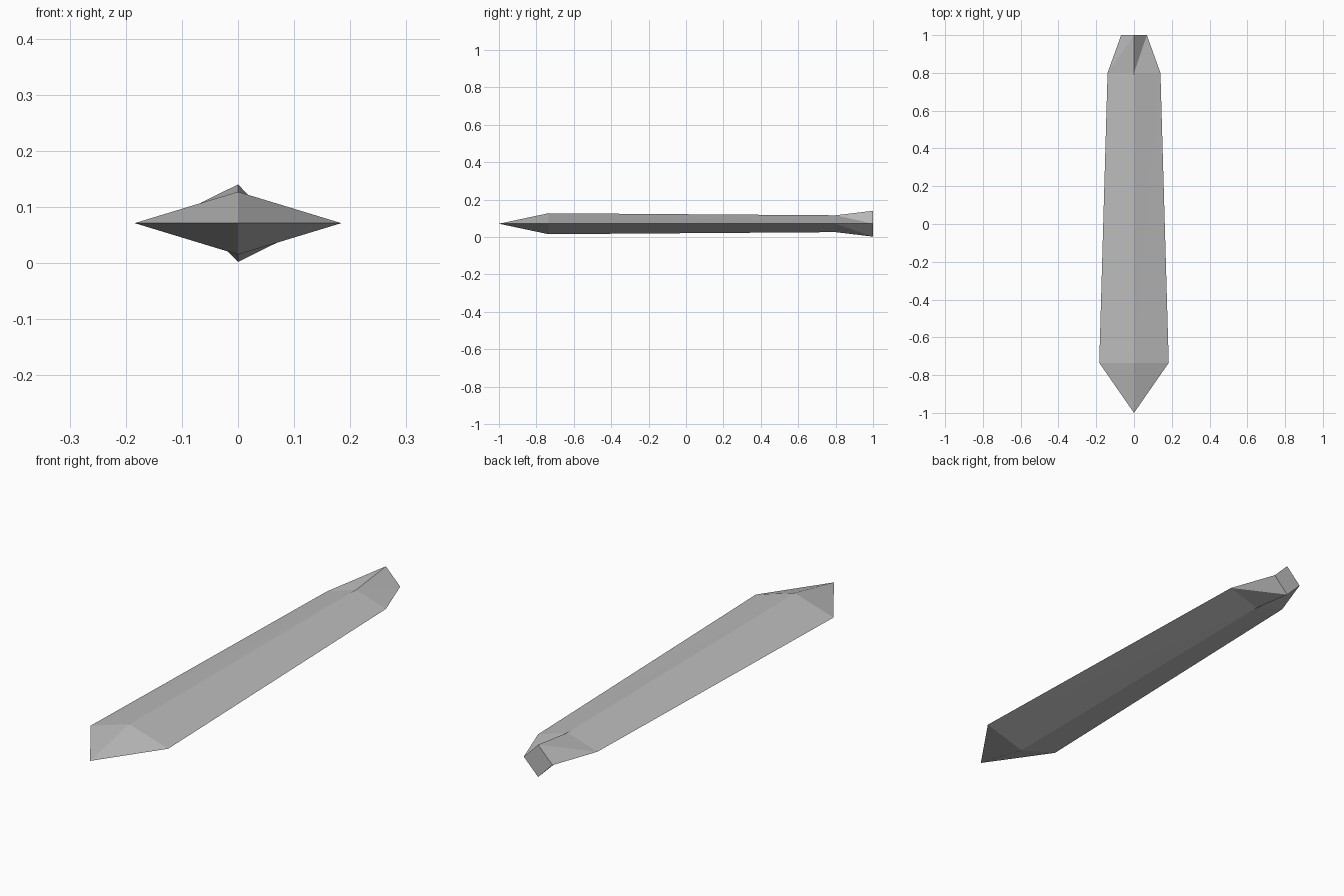
import bpy
import bmesh

cube = bpy.data.objects.get("Cube")
if cube:
    bpy.data.objects.remove(cube, do_unlink=True)

MID = 0.071  # height of the side edges

# Single grey material
grey = bpy.data.materials.new("stone grey")
grey.use_nodes = True
colour = (0.5, 0.5, 0.5, 1)
grey.diffuse_color = colour
grey.node_tree.nodes["Principled BSDF"].inputs["Base Color"].default_value = colour


def diamond_ring(bm, y, half_width, half_height):
    """Four-point diamond section: left, top, right, bottom."""
    corners = ((1, 0), (0, 1), (-1, 0), (0, -1))
    return [bm.verts.new((sx * half_width, y, MID + sz * half_height)) for sx, sz in corners]


bm = bmesh.new()

# Shoulder, end of the long body, and flared square tail
sections = [(-0.735, 0.184, 0.056), (0.8, 0.14, 0.045), (1.0, 0.068, 0.069)]
rings = [diamond_ring(bm, *s) for s in sections]
tip = bm.verts.new((0, -1, MID))

for i in range(4):
    j = (i + 1) % 4
    # Pointed nose
    bm.faces.new((tip, rings[0][j], rings[0][i]))
    # Body and tail, each twisted side split along one diagonal
    for front, back in zip(rings, rings[1:]):
        bm.faces.new((front[i], front[j], back[i]))
        bm.faces.new((front[j], back[j], back[i]))

# Flat tail cap
bm.faces.new(rings[-1])
bmesh.ops.recalc_face_normals(bm, faces=bm.faces)

mesh = bpy.data.meshes.new("blade")
bm.to_mesh(mesh)
bm.free()
mesh.materials.append(grey)
blade = bpy.data.objects.new("blade", mesh)
bpy.context.collection.objects.link(blade)
